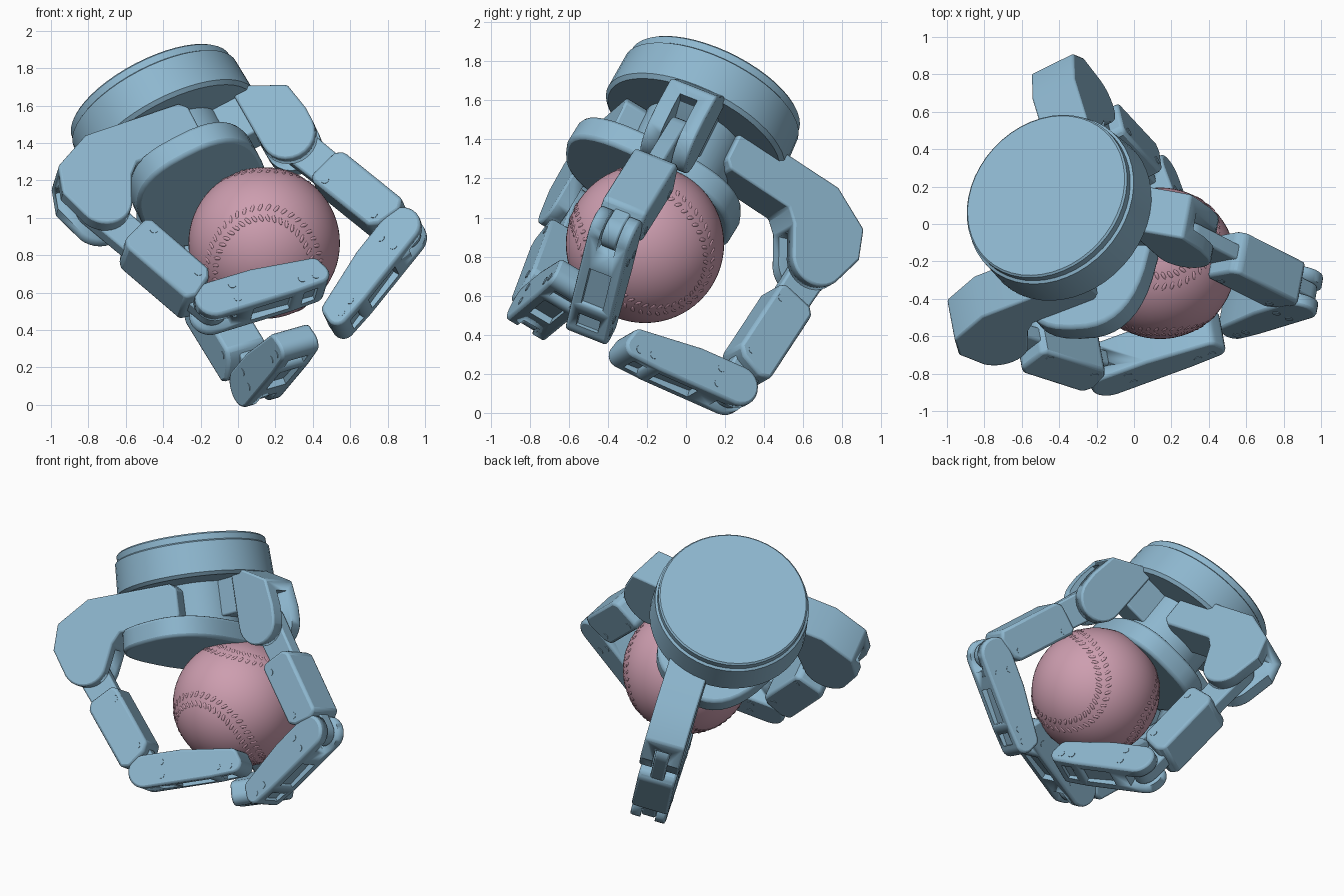
import bpy, bmesh, math
from mathutils import Vector, Matrix

cube = bpy.data.objects.get("Cube")
if cube:
    bpy.data.objects.remove(cube, do_unlink=True)


def material(name, rgb):
    m = bpy.data.materials.new(name)
    m.use_nodes = True
    m.diffuse_color = (*rgb, 1)
    node = next(n for n in m.node_tree.nodes if n.type == 'BSDF_PRINCIPLED')
    node.inputs["Base Color"].default_value = (*rgb, 1)
    return m


BLUE = material("soft blue", (0.27, 0.475, 0.625))
PINK = material("dusty pink", (0.61, 0.34, 0.43))


def frame(x, y, z, origin):
    m = Matrix((x, y, z)).transposed().to_4x4()
    m.translation = origin
    return m


def finish(name, bm, matrix, mat, bevel=0.0, slots=()):
    bmesh.ops.recalc_face_normals(bm, faces=bm.faces)
    mesh = bpy.data.meshes.new(name)
    bm.to_mesh(mesh)
    bm.free()
    mesh.materials.append(mat)
    ob = bpy.data.objects.new(name, mesh)
    ob.matrix_world = matrix
    bpy.context.collection.objects.link(ob)
    bpy.context.view_layer.update()
    bpy.ops.object.select_all(action='DESELECT')
    ob.select_set(True)
    bpy.context.view_layer.objects.active = ob
    bpy.ops.object.shade_smooth_by_angle(angle=math.radians(30))
    if bevel:
        mod = ob.modifiers.new("soft edges", 'BEVEL')
        mod.width, mod.segments, mod.limit_method = bevel, 2, 'ANGLE'
        mod.angle_limit = math.radians(40)
        bpy.ops.object.modifier_apply(modifier=mod.name)
    # Each slot is a half width and a profile cut through the middle of the part
    for half, outline in slots:
        cutter = prism(name + "_slot", outline, -half, half, matrix, 0)
        cutter.hide_render = True
        bpy.context.view_layer.objects.active = ob
        cut = ob.modifiers.new("slot", 'BOOLEAN')
        cut.operation, cut.solver, cut.object = 'DIFFERENCE', 'EXACT', cutter
        bpy.ops.object.modifier_apply(modifier=cut.name)
        bpy.data.objects.remove(cutter, do_unlink=True)
    return ob


def prism(name, points, y0, y1, matrix, bevel=0.012, slots=()):
    """Extrude an x-z profile along y."""
    bm = bmesh.new()
    face = bm.faces.new([bm.verts.new((x, y0, z)) for x, z in points])
    new = bmesh.ops.extrude_face_region(bm, geom=[face])["geom"]
    bmesh.ops.translate(bm, vec=(0, y1 - y0, 0),
                        verts=[v for v in new if isinstance(v, bmesh.types.BMVert)])
    return finish(name, bm, matrix, BLUE, bevel, slots)


def arc(cx, cz, r, start, end, steps=12):
    angles = [math.radians(start + (end - start) * i / steps) for i in range(steps + 1)]
    return [(cx + r * math.cos(a), cz + r * math.sin(a)) for a in angles]


def rect(x0, x1, z0, z1):
    return [(x0, z0), (x1, z0), (x1, z1), (x0, z1)]


def pins(name, places, r, half, matrix):
    """Round pins lying across a link."""
    bm = bmesh.new()
    for x, z in places:
        bmesh.ops.create_cone(bm, cap_ends=True, segments=16, radius1=r, radius2=r,
                              depth=2 * half,
                              matrix=Matrix.Translation((x, 0, z)) @ Matrix.Rotation(math.pi / 2, 4, 'X'))
    return finish(name, bm, matrix, BLUE)


# Palm frame: n runs up the wrist, u and v lie across it
n = Vector((-0.43, 0.40, 0.81)).normalized()
u = Vector((0.889, 0.017, 0.464))
u = (u - n * u.dot(n)).normalized()
v = n.cross(u)
palm = frame(u, v, n, Vector((-0.47, 0.152, 1.657)))

# Wrist disc, turned from a profile
bm = bmesh.new()
outline = [(0, 0), (0.465, 0), (0.475, -0.01), (0.475, -0.05), (0.49, -0.06),
           (0.5, -0.26), (0.48, -0.28), (0.27, -0.28), (0.27, -0.6), (0, -0.6)]
verts = [bm.verts.new((r, 0, z)) for r, z in outline]
edges = [bm.edges.new(pair) for pair in zip(verts, verts[1:])]
bmesh.ops.spin(bm, geom=verts + edges, cent=(0, 0, 0), axis=(0, 0, 1),
               angle=math.tau, steps=48)
bmesh.ops.remove_doubles(bm, verts=bm.verts, dist=0.0001)
finish("wrist_disc", bm, palm, BLUE)

# Palm plate with a rounded outline, below the finger arms
plate = []
for i in range(40):
    a = math.tau * i / 40
    c, s = math.cos(a), math.sin(a)
    plate.append((0.36 * math.copysign(abs(c) ** 0.75, c),
                  -0.02 + 0.48 * math.copysign(abs(s) ** 0.75, s)))
prism("palm_plate", plate, 0.56, 0.70, palm @ Matrix.Rotation(math.radians(-95), 4, 'X'), 0.02)

# Shared finger profiles
long_base = ([(-0.1, 0.37), (0.12, 0.25), (0.17, 0.09)] + arc(-0.025, -0.025, 0.15, -25, -160)
             + [(-0.23, 0.06), (-0.29, 0.12), (-0.66, 0.12), (-0.7, 0.16), (-0.7, 0.33), (-0.66, 0.37)])
short_base = ([(-0.16, 0.35), (-0.1, 0.37), (0.12, 0.25), (0.15, 0.08)]
              + arc(0, 0, 0.15, 0, -180))
fork_slot = [(0.3, 0.18), (0.05, 0.18), (-0.1, 0.08), (-0.3, 0.0), (-0.3, -0.3), (0.3, -0.3)]
block = [(0.26, -0.09), (0.29, -0.115), (0.7, -0.115), (0.74, -0.07),
         (0.77, 0.06), (0.74, 0.115), (0.31, 0.115), (0.27, 0.08)]
tip_side = (arc(0, 0, 0.105, 270, 90) + [(0.45, 0.085), (0.6, 0.07)]
            + arc(0.6, 0.01, 0.06, 80, -20, 5) + arc(0.59, -0.04, 0.05, -10, -80, 4)
            + [(0.45, -0.1), (0.25, -0.115)])
root_fork = [(-0.2, -0.2), (0.0, -0.2), (0.08, 0), (0.08, 0.2), (-0.2, 0.2)]
tip_slots = [(0.048, root_fork), (0.06, rect(0.2, 0.43, 0.06, 0.2)),
             (0.06, rect(0.5, 0.58, 0.05, 0.2))]


def link_frame(base, x, z, angle):
    """Frame whose x runs along a link, bent inward from straight down."""
    c, s = math.cos(math.radians(angle)), math.sin(math.radians(angle))
    turn = Matrix(((-s, 0, c), (0, -1, 0), (-c, 0, -s))).to_4x4()
    return base @ Matrix.Translation((x, 0, z)) @ turn


def finger(side, profile, knuckle, heading, bend, tip_bend, length):
    h = math.radians(heading)
    out = -(u * math.cos(h) + v * math.sin(h))
    base = frame(out, n.cross(out), n, Vector(knuckle))
    # Fixed base with a forked knuckle
    prism(f"{side}_base", profile, -0.13, 0.13, base, 0.012, [(0.048, fork_slot)])
    pins(f"{side}_knuckle_pin", [(0, 0)], 0.035, 0.125, base)
    # Middle link: narrow neck and boxy shell
    mid = link_frame(base, 0, 0, bend)
    neck = arc(0, 0, 0.1, 270, 90) + arc(length, 0, 0.085, 90, -90)
    prism(f"{side}_link_neck", neck, -0.045, 0.045, mid)
    prism(f"{side}_link_shell", block, -0.12, 0.12, mid, 0.018)
    pins(f"{side}_link_screws", [(0.34, -0.07), (0.68, -0.05)], 0.022, 0.123, mid)
    # Solid fingertip with a forked root and slots along its outer face
    b = math.radians(bend)
    tip = link_frame(base, -length * math.sin(b), -length * math.cos(b), tip_bend)
    prism(f"{side}_tip", tip_side, -0.115, 0.115, tip, 0.015, tip_slots)
    pins(f"{side}_tip_screws", [(0.12, -0.05), (0.12, 0.035), (0.5, 0.02), (0.58, 0.02)],
         0.022, 0.118, tip)
    return base


finger("right_finger", long_base, (-0.765, -0.57, 1.05), 21, 22.5, 85.5, 0.845)
finger("back_finger", long_base, (-0.30, 0.66, 0.77), -63, 6.5, 77.5, 0.88)
left_base = finger("left_finger", short_base, (0.285, -0.06, 1.41), 180, -21.5, 62, 0.835)
prism("left_finger_arm", rect(-0.66, -0.1, 0.1, 0.355), -0.105, 0.105, left_base)

# Ball
ball_at = Matrix.Translation((0.14, -0.21, 0.865))
R = 0.405
bm = bmesh.new()
bmesh.ops.create_uvsphere(bm, u_segments=64, v_segments=32, radius=R)
finish("ball", bm, ball_at, PINK)


# Raised stitches in two rows along the looping seam
def seam(t):
    a, b = 0.72 * R, 0.28 * R
    return Vector((a * math.cos(t) + b * math.cos(3 * t),
                   a * math.sin(t) - b * math.sin(3 * t),
                   2 * math.sqrt(a * b) * math.sin(2 * t)))


bm = bmesh.new()
COUNT = 100
for i in range(COUNT):
    t = math.tau * i / COUNT
    p = seam(t)
    up = p.normalized()
    along = (seam(t + 0.01) - p).normalized()
    across = up.cross(along).normalized()
    for s in (-1, 1):
        spot = (p + across * 0.03 * s).normalized() * (R - 0.002)
        lean = (across * s + along * 0.5).normalized()
        place = frame(lean, up.cross(lean), up, spot) @ Matrix.Diagonal((0.024, 0.01, 0.006, 1))
        bmesh.ops.create_icosphere(bm, subdivisions=2, radius=1, matrix=place)
bmesh.ops.transform(bm, verts=bm.verts, matrix=Matrix.Rotation(math.radians(40), 4, 'X')
                    @ Matrix.Rotation(math.radians(-135), 4, 'Z'))
finish("ball_stitches", bm, ball_at, PINK)
